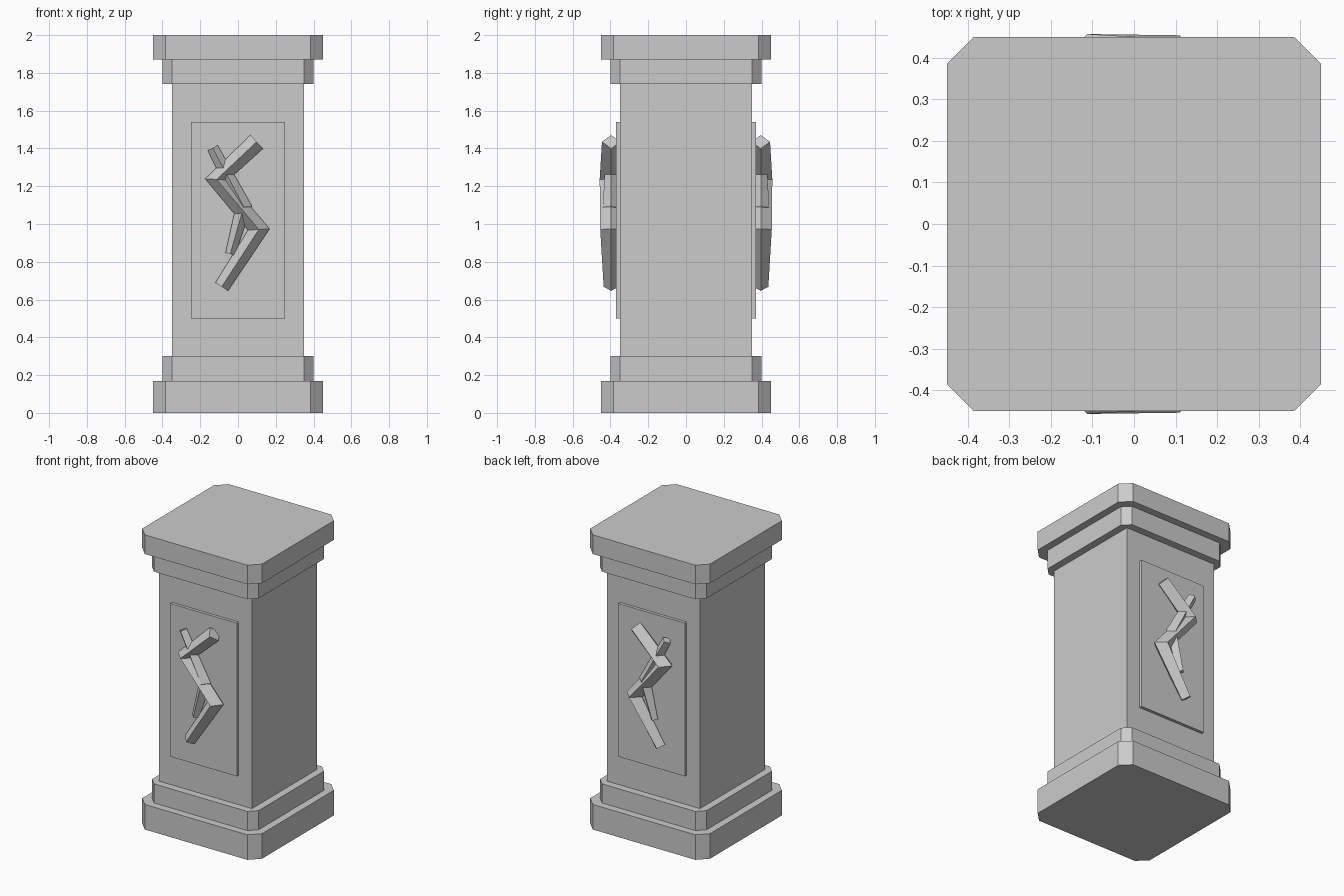
import bpy, bmesh
from mathutils import Vector

if "Cube" in bpy.data.objects:
    bpy.data.objects.remove(bpy.data.objects["Cube"])


def finish(name, bm):
    bmesh.ops.recalc_face_normals(bm, faces=bm.faces)
    mesh = bpy.data.meshes.new(name)
    bm.to_mesh(mesh)
    bm.free()
    obj = bpy.data.objects.new(name, mesh)
    bpy.context.collection.objects.link(obj)
    return obj


def box(name, lo, hi):
    bm = bmesh.new()
    bmesh.ops.create_cube(bm, size=1)
    for v in bm.verts:
        v.co = [(a + b) / 2 + c * (b - a) for a, b, c in zip(lo, hi, v.co)]
    return finish(name, bm)


def slab(name, half, chamfer, z0, z1):
    """Square slab with chamfered vertical corners."""
    bm = bmesh.new()
    k = half - chamfer
    outline = [(k, -half), (half, -k), (half, k), (k, half),
               (-k, half), (-half, k), (-half, -k), (-k, -half)]
    base = bm.faces.new([bm.verts.new((x, y, z0)) for x, y in outline])
    top = bmesh.ops.extrude_face_region(bm, geom=[base])["geom"]
    for v in top:
        if isinstance(v, bmesh.types.BMVert):
            v.co.z = z1
    return finish(name, bm)


def rod(name, points, y):
    """Diamond-section rod through (x, z, radius) points, mitred at the bends."""
    bm = bmesh.new()
    centres = [Vector((x, y, z)) for x, z, r in points]
    depth = Vector((0, 1, 0))
    rings = []
    for i, c in enumerate(centres):
        tangent = Vector()
        if i > 0:
            tangent += (c - centres[i - 1]).normalized()
        if i < len(centres) - 1:
            tangent += (centres[i + 1] - c).normalized()
        side = tangent.normalized().cross(depth)
        r = points[i][2]
        rings.append([bm.verts.new(c + d * r) for d in (side, depth, -side, -depth)])
    for a, b in zip(rings, rings[1:]):
        for j in range(4):
            k = (j + 1) % 4
            bm.faces.new((a[j], a[k], b[k], b[j]))
    bm.faces.new(rings[0])
    bm.faces.new(rings[-1])
    return finish(name, bm)


# Stepped base, shaft and cap
slab("base_plinth", 0.45, 0.065, 0, 0.17)
slab("base_step", 0.40, 0.05, 0.17, 0.30)
box("shaft", (-0.35, -0.35, 0.30), (0.35, 0.35, 1.74))
slab("cap_step", 0.40, 0.05, 1.74, 1.87)
slab("cap_plate", 0.45, 0.065, 1.87, 2.0)

# Raised panel with carved zigzag relief, front and back
thick_path = [(0.099, 1.435, 0.049), (-0.113, 1.236, 0.061),
              (0.11, 0.971, 0.058), (-0.086, 0.668, 0.04)]
thin_path = [(-0.134, 1.403, 0.03), (0.03, 1.093, 0.043), (-0.041, 0.841, 0.026)]
for label, s in (("front", -1), ("back", 1)):
    box(label + "_panel", (-0.25, min(s * 0.34, s * 0.37), 0.50),
        (0.25, max(s * 0.34, s * 0.37), 1.54))
    rod(label + "_relief_thick", thick_path, s * 0.396)
    rod(label + "_relief_thin", thin_path, s * 0.396)
